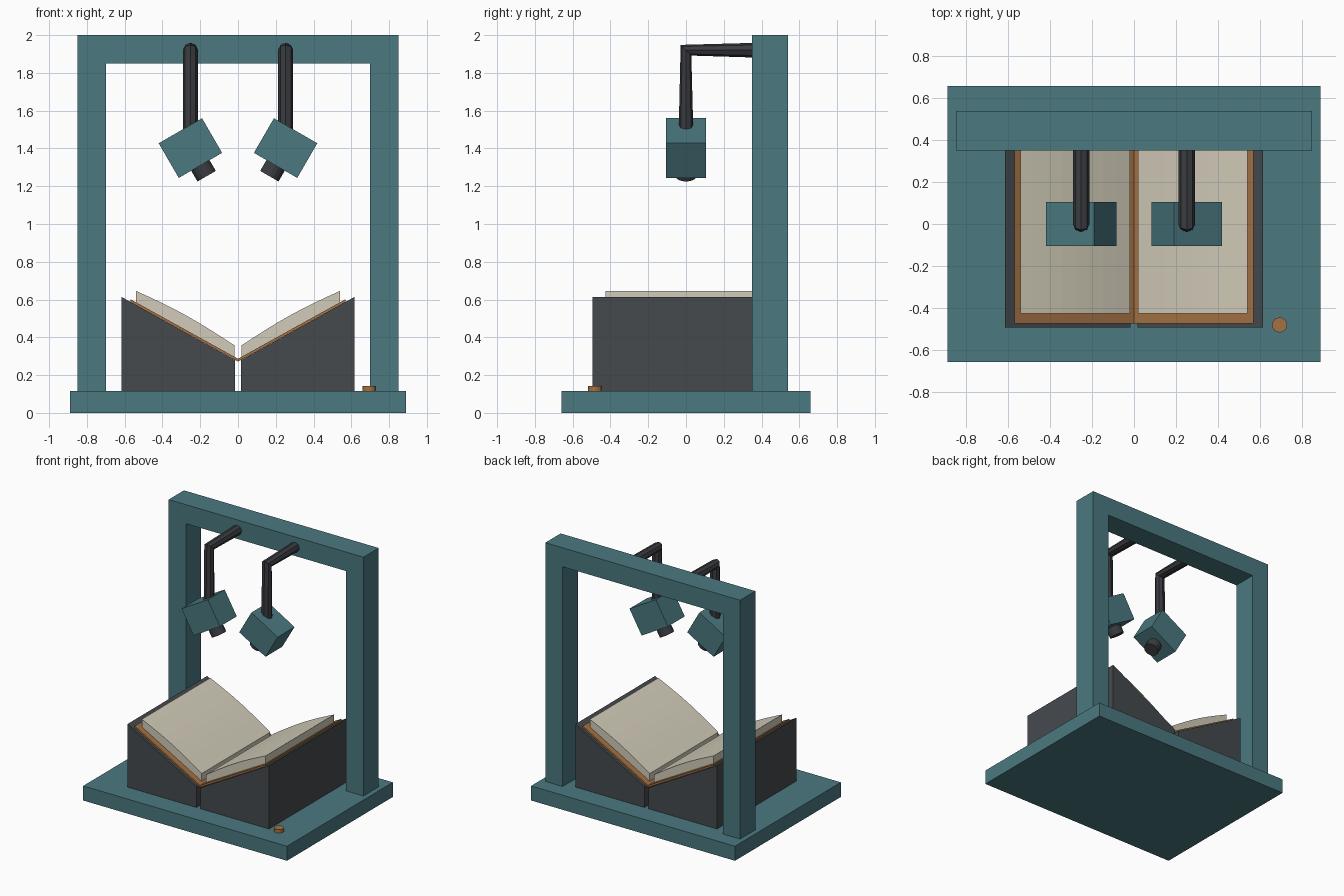
import bpy
import bmesh
import math
from mathutils import Matrix, Vector

if "Cube" in bpy.data.objects:
    bpy.data.objects.remove(bpy.data.objects["Cube"])


def material(name, rgb):
    m = bpy.data.materials.new(name)
    m.diffuse_color = (*rgb, 1)
    m.use_nodes = True
    m.node_tree.nodes["Principled BSDF"].inputs["Base Color"].default_value = m.diffuse_color
    return m


TEAL = material("teal paint", (0.069, 0.190, 0.216))
CHARCOAL = material("charcoal board", (0.060, 0.068, 0.076))
BLACK = material("black metal", (0.043, 0.045, 0.052))
PAPER = material("cream paper", (0.640, 0.600, 0.480))
BROWN = material("brown leather", (0.370, 0.165, 0.056))


def finish(name, bm, mat):
    bmesh.ops.recalc_face_normals(bm, faces=bm.faces)
    me = bpy.data.meshes.new(name)
    bm.to_mesh(me)
    bm.free()
    me.materials.append(mat)
    ob = bpy.data.objects.new(name, me)
    bpy.context.collection.objects.link(ob)
    return ob


def extrude_profile(name, pts, y0, y1, mat):
    """Extrude an x-z outline along y."""
    bm = bmesh.new()
    face = bm.faces.new([bm.verts.new((x, y0, z)) for x, z in pts])
    res = bmesh.ops.extrude_face_region(bm, geom=[face])
    verts = [g for g in res["geom"] if isinstance(g, bmesh.types.BMVert)]
    bmesh.ops.translate(bm, verts=verts, vec=(0, y1 - y0, 0))
    return finish(name, bm, mat)


def box(name, size, matrix, mat):
    bm = bmesh.new()
    bmesh.ops.create_cube(bm, size=1)
    bmesh.ops.scale(bm, vec=size, verts=bm.verts)
    bm.transform(matrix)
    return finish(name, bm, mat)


def cylinder(name, r, depth, sides, matrix, mat):
    bm = bmesh.new()
    bmesh.ops.create_cone(bm, cap_ends=True, segments=sides, radius1=r, radius2=r, depth=depth)
    bm.transform(matrix)
    return finish(name, bm, mat)


# Base slab and portal frame
box("base", (1.78, 1.32, 0.115), Matrix.Translation((0, 0, 0.0575)), TEAL)
extrude_profile("frame", [(-0.85, 0.115), (-0.85, 2), (0.85, 2), (0.85, 0.115), (0.70, 0.115),
                          (0.70, 1.85), (-0.70, 1.85), (-0.70, 0.115)], 0.35, 0.54, TEAL)

# Button on the base
cylinder("button", 0.036, 0.03, 16, Matrix.Translation((0.695, -0.482, 0.127)), BROWN)


def slope(x):
    """Height of the cradle's sloping top at distance x from the middle."""
    return 0.28 + (x - 0.017) * 0.557


# V-shaped book cover
half = [(0.57, slope(0.57)), (0.57, slope(0.57) + 0.014), (0, slope(0) + 0.016)]
cover = half + [(-x, z) for x, z in reversed(half[:2])] + [(0, slope(0) + 0.001)]
extrude_profile("book_cover", cover, -0.474, 0.474, BROWN)

for side, s in (("left", -1), ("right", 1)):
    # Sloping cradle block
    wedge = [(0.017, 0.115), (0.617, 0.115), (0.617, slope(0.617)), (0.017, slope(0.017))]
    extrude_profile(side + "_cradle", [(s * x, z) for x, z in wedge], -0.495, 0.495, CHARCOAL)

    # Page block with gently bowed top
    x0, x1, n = 0.018, 0.541, 8
    pages = [(x1, slope(x1) + 0.012), (x0, slope(x0) + 0.012)]
    for i in range(n + 1):
        t = i / n
        pages.append((x0 + (x1 - x0) * t, 0.357 + 0.289 * t + 0.017 * math.sin(math.pi * t)))
    extrude_profile(side + "_pages", [(s * x, z) for x, z in pages], -0.427, 0.427, PAPER)

    # Bent support arm
    cu = bpy.data.curves.new(side + "_arm_path", "CURVE")
    cu.dimensions = "3D"
    cu.bevel_depth = 0.04
    cu.bevel_resolution = 2
    cu.use_fill_caps = True
    sp = cu.splines.new("POLY")
    sp.points.add(2)
    for p, co in zip(sp.points, [(0, 0.40, 1.92), (0, 0, 1.92), (0, 0, 1.44)]):
        p.co = (s * 0.252 + co[0], co[1], co[2], 1)
    tmp = bpy.data.objects.new(side + "_arm_path", cu)
    bpy.context.collection.objects.link(tmp)
    me = bpy.data.meshes.new_from_object(tmp.evaluated_get(bpy.context.evaluated_depsgraph_get()))
    bpy.data.objects.remove(tmp)
    me.materials.clear()
    me.materials.append(BLACK)
    for poly in me.polygons:
        poly.use_smooth = False
    arm = bpy.data.objects.new(side + "_arm", me)
    bpy.context.collection.objects.link(arm)

    # Tilted camera body and lens, aimed at the middle
    tilt = Matrix.Translation((s * 0.252, 0, 1.402)) @ Matrix.Rotation(s * math.radians(30), 4, "Y")
    box(side + "_camera", (0.265, 0.21, 0.212), tilt, TEAL)
    cylinder(side + "_lens", 0.056, 0.09, 16, tilt @ Matrix.Translation((0, 0, -0.127)), BLACK)
